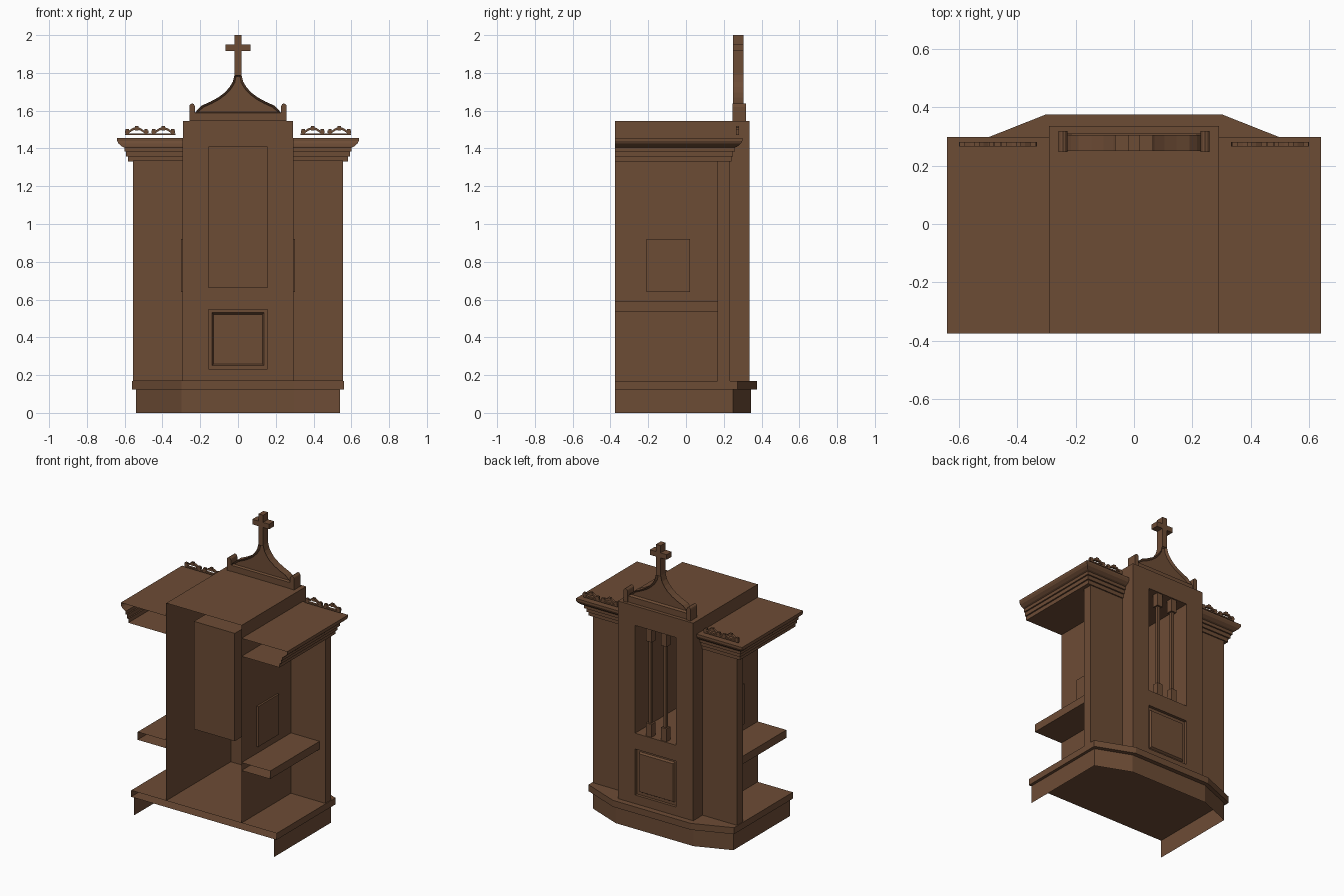
import bpy, bmesh, math

if "Cube" in bpy.data.objects:
    bpy.data.objects.remove(bpy.data.objects["Cube"])

wood = bpy.data.materials.new("dark_brown_wood")
wood.diffuse_color = (0.152, 0.072, 0.036, 1)
wood.use_nodes = True
wood.node_tree.nodes["Principled BSDF"].inputs["Base Color"].default_value = wood.diffuse_color

BACK, FRONT = -0.375, 0.335      # open side, decorated side
W = 0.29                         # half width of the central booth


def finish(bm, name, open_side=False, recalc=True):
    """Turn a bmesh into an object, optionally removing faces on the open side."""
    if open_side:
        gone = [f for f in bm.faces if all(v.co.y < BACK + 0.001 for v in f.verts)]
        bmesh.ops.delete(bm, geom=gone, context='FACES')
    if recalc:
        bmesh.ops.recalc_face_normals(bm, faces=bm.faces)
    me = bpy.data.meshes.new(name)
    bm.to_mesh(me)
    bm.free()
    me.materials.append(wood)
    ob = bpy.data.objects.new(name, me)
    bpy.context.collection.objects.link(ob)
    return ob


def prism_bm(pts, axis, a, b):
    """Extrude a 2D outline along z (points are x,y) or y (points are x,z)."""
    bm = bmesh.new()
    def place(p, t):
        return (p[0], p[1], t) if axis == 'z' else (p[0], t, p[1])
    lo = [bm.verts.new(place(p, a)) for p in pts]
    hi = [bm.verts.new(place(p, b)) for p in pts]
    n = len(pts)
    bm.faces.new(lo)
    bm.faces.new(hi[::-1])
    for i in range(n):
        j = (i + 1) % n
        bm.faces.new((lo[i], hi[i], hi[j], lo[j]))
    bmesh.ops.recalc_face_normals(bm, faces=bm.faces)
    return bm


def prism(name, pts, axis, a, b, open_side=False):
    return finish(prism_bm(pts, axis, a, b), name, open_side)


def box(name, x, y, z, open_side=False):
    x = sorted(x)
    pts = [(x[0], y[0]), (x[1], y[0]), (x[1], y[1]), (x[0], y[1])]
    return prism(name, pts, 'z', z[0], z[1], open_side)


def base_outline(x, yc, yf):
    return [(-x, BACK), (x, BACK), (x, yc), (0.3, yf), (-0.3, yf), (-x, yc)]


# Floor slab, and a hollow skirting below it
prism("floor_slab", base_outline(0.56, 0.272, 0.375), 'z', 0.125, 0.17, True)
bm = prism_bm(base_outline(0.54, 0.25, 0.345), 'z', 0, 0.125)
caps = [f for f in bm.faces if abs(f.normal.z) > 0.9]
bmesh.ops.delete(bm, geom=caps, context='FACES')
finish(bm, "skirting", True)

# Central booth: side walls, roof, and facade with deep niche and recessed panel
bm = bmesh.new()
xs = [-W, -0.157, 0.157, W]
zs = [0.17, 0.23, 0.55, 0.66, 1.41, 1.545]
g = [[bm.verts.new((x, FRONT, z)) for x in xs] for z in zs]
cells = {}
for r in range(5):
    for c in range(3):
        cells[r, c] = bm.faces.new((g[r][c], g[r + 1][c], g[r + 1][c + 1], g[r][c + 1]))
rear = {(s, z): bm.verts.new((s * W, BACK, z)) for s in (-1, 1) for z in (zs[0], zs[-1])}
for s, c in ((-1, 0), (1, 3)):
    ring = [g[r][c] for r in range(6)] + [rear[s, zs[-1]], rear[s, zs[0]]]
    bm.faces.new(ring if s < 0 else ring[::-1])
bm.faces.new([rear[-1, zs[-1]], rear[1, zs[-1]]] + g[5][::-1])
bm.normal_update()
sign = 1 if cells[0, 0].normal.y > 0 else -1


def inset(face, thick, depth):
    bmesh.ops.inset_individual(bm, faces=[face], thickness=thick, depth=depth * sign)


inset(cells[3, 1], 0.0, -0.595)          # niche running back into the booth
panel = cells[1, 1]
for thick, depth in ((0.0, -0.02), (0.028, 0.0), (0.012, 0.014)):
    inset(panel, thick, depth)
finish(bm, "booth_with_facade", recalc=False)

# Two turned-style posts in the niche opening
for s in (-1, 1):
    x, y = s * 0.058, 0.305
    for part, h, z in (("foot", 0.022, (0.66, 0.75)), ("shaft", 0.011, (0.75, 1.32)),
                       ("head", 0.022, (1.32, 1.41))):
        box("post_" + part, (x - h, x + h), (y - h, y + h), z)

# Side wings, mirrored
for s in (-1, 1):
    box("side_panel", (s * W, s * 0.555), (0.168, 0.232), (0.17, 1.335))
    box("armrest", (s * W, s * 0.51), (BACK, 0.168), (0.535, 0.59), True)
    box("hatch_plate", (s * W, s * 0.303), (-0.21, 0.02), (0.64, 0.92))

    # Cornice: stepped and flared profile turned round the corner
    bm = bmesh.new()
    profile = [(0.0, 1.33), (0.0, 1.357), (0.01, 1.357), (0.01, 1.383), (0.02, 1.383),
               (0.02, 1.405), (0.032, 1.41), (0.05, 1.425), (0.058, 1.44), (0.058, 1.455)]
    rings = []
    for o, z in profile:
        x, y = 0.582 + o, 0.24 + o
        rings.append([bm.verts.new((s * px, py, z)) for px, py in
                      ((x, BACK), (x, y), (W, y), (W, BACK))])
    for a, b in zip(rings, rings[1:]):
        for i in (0, 1):
            bm.faces.new((a[i], a[i + 1], b[i + 1], b[i]))
    bm.faces.new(rings[0])
    bm.faces.new(rings[-1])
    finish(bm, "cornice")

    # Fretwork crest: a rail with two stepped arches
    box("crest_rail", (s * 0.332, s * 0.598), (0.265, 0.281), (1.47, 1.48))
    for cx in (0.395, 0.537):
        up = [(-0.062, 1.488), (-0.04, 1.488), (-0.022, 1.5), (0, 1.508),
              (0.022, 1.5), (0.04, 1.488), (0.062, 1.488)]
        outline = [(s * (cx + x), z - 0.006) for x, z in up]
        outline += [(s * (cx + x), z + 0.007) for x, z in reversed(up)]
        prism("crest_arch", outline, 'y', 0.265, 0.281)
        for dx in (-0.05, 0, 0.05):
            h = 1.518 if dx == 0 else 1.502
            x = s * (cx + dx)
            box("crest_bead", (x - 0.009, x + 0.009), (0.265, 0.281), (1.48 if dx else 1.495, h))

    # Round-topped pinnacle beside the pediment
    top = [(s * 0.243 + 0.015 * math.cos(t * math.pi / 6),
            1.62 + 0.018 * math.sin(t * math.pi / 6)) for t in range(7)]
    prism("pinnacle", [(s * 0.243 + 0.015, 1.545)] + top + [(s * 0.243 - 0.015, 1.545)],
          'y', 0.247, 0.318)

# Pediment: ogee gable with a sunken face, on a plinth bar
box("pediment_bar", (-0.228, 0.228), (0.25, 0.31), (1.545, 1.587))
half = [(0.228, 1.587), (0.215, 1.605), (0.19, 1.628), (0.145, 1.648), (0.105, 1.67),
        (0.07, 1.696), (0.045, 1.724), (0.028, 1.752), (0.018, 1.79)]
bm = prism_bm(half + [(-x, z) for x, z in reversed(half)], 'y', 0.25, 0.305)
faces = [f for f in bm.faces if abs(f.normal.y) > 0.9]
bmesh.ops.inset_individual(bm, faces=faces, thickness=0.012, depth=0)
for f in faces:
    bmesh.ops.translate(bm, verts=f.verts, vec=(0, 0.015 if f.calc_center_median().y < 0.27 else -0.015, 0))
finish(bm, "pediment_gable")

# Cross on top, a single plus-shaped outline
a, b, lo, hi = 0.018, 0.065, 1.915, 1.95
cross = [(a, 1.785), (a, lo), (b, lo), (b, hi), (a, hi), (a, 2.0)]
prism("cross", cross + [(-x, z) for x, z in reversed(cross)], 'y', 0.25, 0.305)
